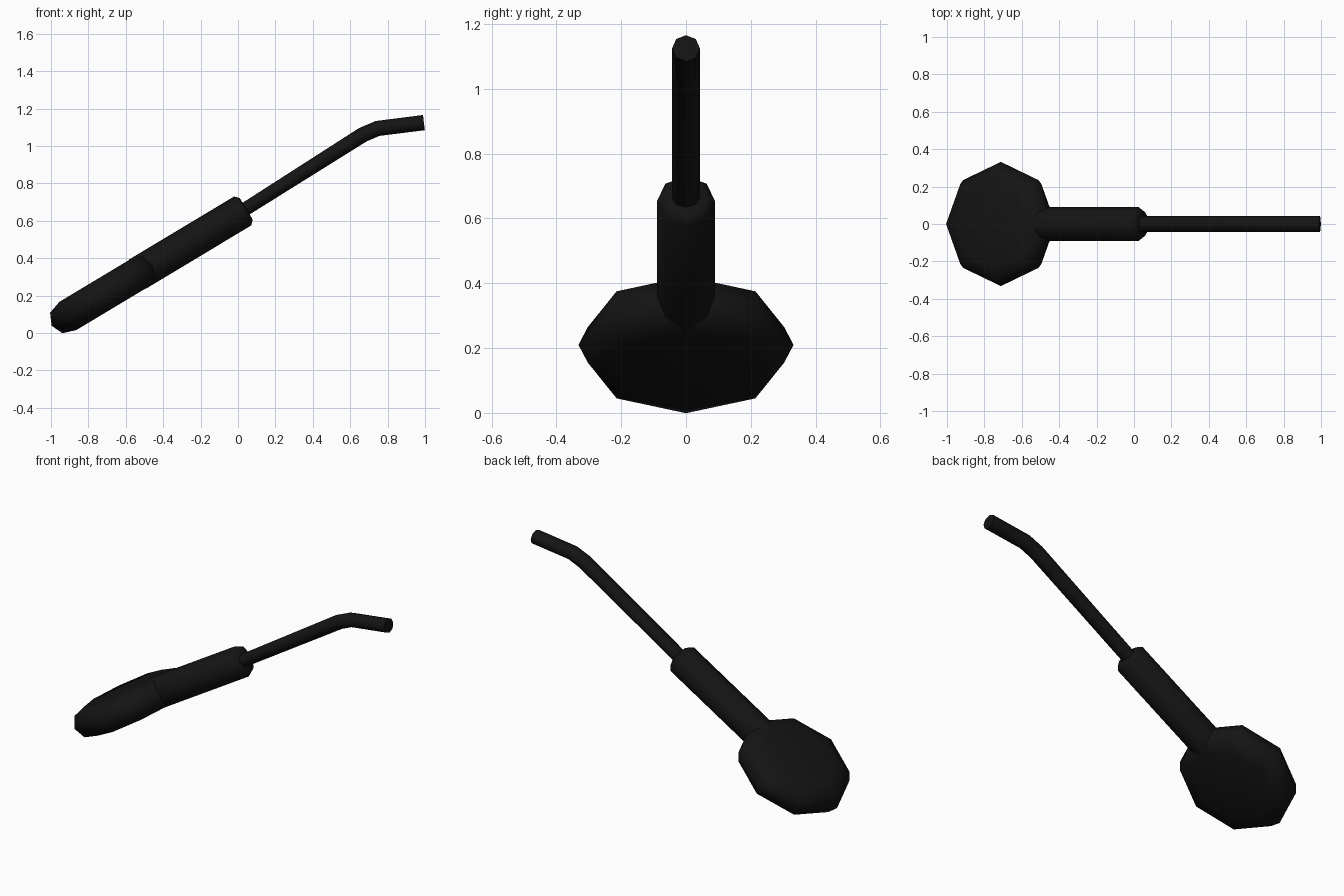
import bpy, bmesh
from math import radians, sin, cos, pi
from mathutils import Vector

if "Cube" in bpy.data.objects:
    bpy.data.objects.remove(bpy.data.objects["Cube"])

black = bpy.data.materials.new("black")
black.diffuse_color = (0.007, 0.007, 0.007, 1)
black.use_nodes = True
black.node_tree.nodes["Principled BSDF"].inputs["Base Color"].default_value = black.diffuse_color
TILT = radians(31)
HEAD = Vector((-0.712, 0, 0.21))
AXIS = Vector((cos(TILT), 0, sin(TILT)))
NORMAL = Vector((-sin(TILT), 0, cos(TILT)))


def loft(name, stations, sides=8):
    """Stations: centre, heading angle in xz, half width in y, half height."""
    bm = bmesh.new()
    rings = []
    for c, ang, ry, rn in stations:
        n = Vector((-sin(ang), 0, cos(ang)))
        rings.append([bm.verts.new(Vector(c) + n * rn * cos(2 * pi * i / sides)
                                   + Vector((0, ry * sin(2 * pi * i / sides), 0)))
                      for i in range(sides)])
    for a, b in zip(rings, rings[1:]):
        for i in range(sides):
            j = (i + 1) % sides
            bm.faces.new((a[i], a[j], b[j], b[i]))
    bm.faces.new(rings[0])
    bm.faces.new(rings[-1])
    bmesh.ops.recalc_face_normals(bm, faces=bm.faces)
    me = bpy.data.meshes.new(name)
    bm.to_mesh(me)
    bm.free()
    ob = bpy.data.objects.new(name, me)
    bpy.context.collection.objects.link(ob)
    me.materials.append(black)
    bpy.ops.object.select_all(action='DESELECT')
    ob.select_set(True)
    bpy.context.view_layer.objects.active = ob
    bpy.ops.object.shade_smooth_by_angle(angle=radians(50))
    return ob


# Octagonal head with rounded rim
rim = [(-0.088, 0.23), (-0.064, 0.303), (0, 0.332), (0.064, 0.303), (0.088, 0.23)]
loft("head", [(HEAD + NORMAL * v, TILT + pi / 2, r, r) for v, r in rim])

# Thick handle with chamfered end
handle = [(0.2, 0.09), (0.86, 0.09), (0.882, 0.067)]
loft("handle", [(HEAD + AXIS * u, TILT, r, r) for u, r in handle])

# Thin bent shaft
shaft = [((0.0, 0, 0.638), 32.3, 0.036),
         ((0.667, 0, 1.06), 29, 0.041),
         ((0.747, 0, 1.094), 15, 0.041),
         ((0.994, 0, 1.125), 7, 0.041)]
loft("shaft", [(c, radians(a), 0.043, h) for c, a, h in shaft])
